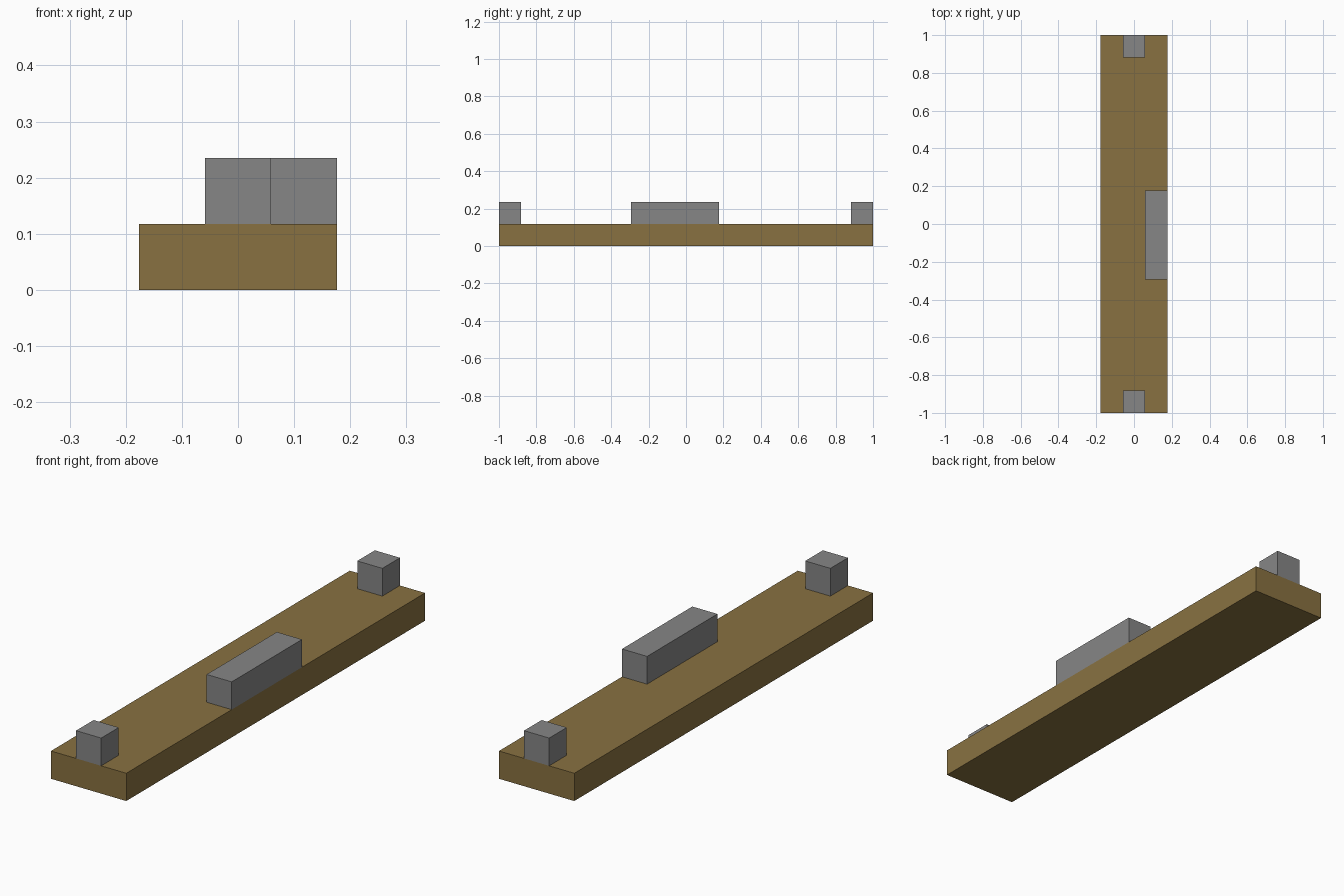
import bpy

if "Cube" in bpy.data.objects:
    bpy.data.objects.remove(bpy.data.objects["Cube"])

U = 2 / 17  # one module: the plank is 3 x 17 x 1 modules


def material(name, rgb):
    m = bpy.data.materials.new(name)
    m.diffuse_color = (*rgb, 1)
    m.use_nodes = True
    m.node_tree.nodes["Principled BSDF"].inputs["Base Color"].default_value = m.diffuse_color
    return m


def box(name, center, size, mat):
    """Box with centre and size given in modules."""
    bpy.ops.mesh.primitive_cube_add(size=1, location=[c * U for c in center])
    ob = bpy.context.object
    ob.name = name
    ob.scale = [s * U for s in size]
    bpy.ops.object.transform_apply(location=False, rotation=False, scale=True)
    ob.data.materials.append(mat)
    return ob


wood = material("brown wood", (0.25, 0.167, 0.053))
metal = material("grey metal", (0.24, 0.24, 0.24))

# Base plank
box("plank", (0, 0, 0.5), (3, 17, 1), wood)

# Small cube at each end
for label, side in (("front", -1), ("back", 1)):
    box(label + "_end_block", (0, side * 8, 1.5), (1, 1, 1), metal)

# Long block flush with the right edge
box("side_block", (1, -0.5, 1.5), (1, 4, 1), metal)
